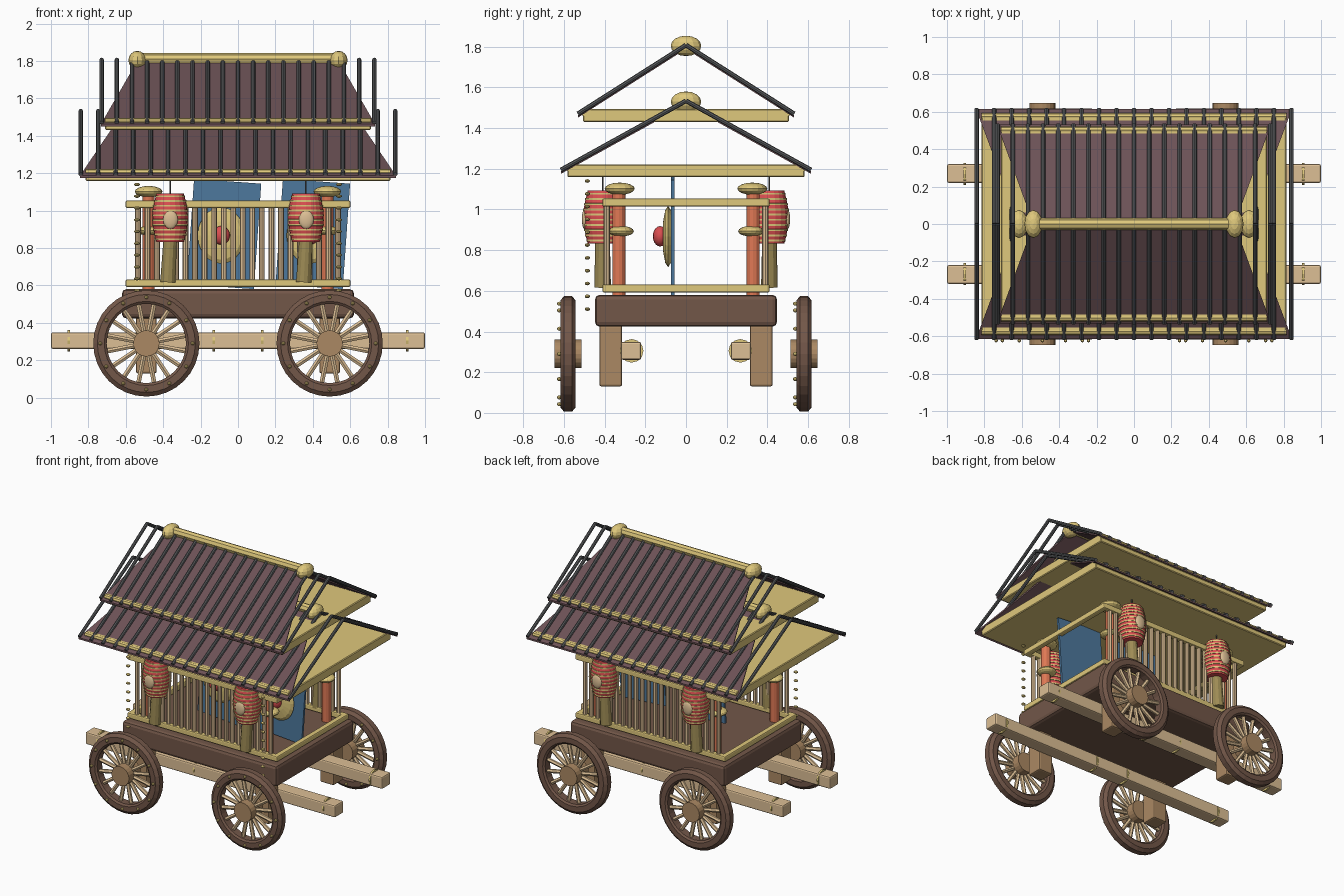
import bpy, bmesh, math
from mathutils import Vector, Matrix

if "Cube" in bpy.data.objects:
    bpy.data.objects.remove(bpy.data.objects["Cube"])

def mat(name, r, g, b):
    m = bpy.data.materials.new(name)
    m.diffuse_color = (r, g, b, 1)
    m.use_nodes = True
    m.node_tree.nodes["Principled BSDF"].inputs["Base Color"].default_value = m.diffuse_color
    return m

GOLD = mat("gold", .74, .58, .20)
ROOF = mat("roof plum", .15, .083, .093)
DARK = mat("dark iron", .10, .105, .11)
BROWN = mat("dark wood", .17, .095, .066)
TAN = mat("pale wood", .72, .52, .30)
WOOD = mat("mid wood", .41, .25, .125)
RED = mat("lantern red", .70, .075, .08)
ORANGE = mat("pillar orange", .74, .19, .09)
BLUE = mat("banner blue", .075, .19, .34)
OLIVE = mat("tassel olive", .34, .26, .09)

def finish(name, bm, m, smooth=False):
    me = bpy.data.meshes.new(name)
    bmesh.ops.recalc_face_normals(bm, faces=bm.faces)
    for f in bm.faces:
        f.smooth = smooth
    bm.to_mesh(me)
    bm.free()
    ob = bpy.data.objects.new(name, me)
    me.materials.append(m)
    bpy.context.collection.objects.link(ob)
    return ob

def add_box(bm, c, s, rot=None):
    M = Matrix.Translation(c) @ (rot or Matrix()) @ Matrix.Diagonal((*s, 1))
    bmesh.ops.create_cube(bm, size=1, matrix=M)

def add_rod(bm, a, b, r, seg=8, r2=None):
    a, b = Vector(a), Vector(b)
    d = b - a
    M = Matrix.Translation((a + b) / 2) @ Vector((0, 0, 1)).rotation_difference(d).to_matrix().to_4x4()
    bmesh.ops.create_cone(bm, cap_ends=True, segments=seg, radius1=r, radius2=r if r2 is None else r2,
                          depth=d.length, matrix=M)

def add_ball(bm, c, r, u=12, v=8):
    bmesh.ops.create_uvsphere(bm, u_segments=u, v_segments=v, radius=1,
                              matrix=Matrix.Translation(c) @ Matrix.Diagonal((*r, 1)))

def add_lathe(bm, prof, M, seg=24, closed=False):
    # profile of (radius, height) spun about local z
    rings = [[bm.verts.new(M @ Vector((r * math.cos(2 * math.pi * i / seg), r * math.sin(2 * math.pi * i / seg), h)))
              for i in range(seg)] for r, h in prof]
    pairs = list(zip(rings, rings[1:])) + ([(rings[-1], rings[0])] if closed else [])
    for p, q in pairs:
        for i in range(seg):
            j = (i + 1) % seg
            bm.faces.new((p[i], p[j], q[j], q[i]))
    if not closed:
        bm.faces.new(rings[0])
        bm.faces.new(rings[-1])

def bevel(ob, w, seg=2):
    md = ob.modifiers.new("bevel", 'BEVEL')
    md.width, md.segments = w, seg

SIGNS = [(sx, sy) for sx in (-1, 1) for sy in (-1, 1)]
TURN = Matrix.Rotation(math.pi / 2, 4, 'X')

# Wheels: rim, spokes, hub and studs
rim, spokes, hubs, studs = (bmesh.new() for _ in range(4))
for sx, sy in SIGNS:
    c = Vector((.49 * sx, .58 * sy, .29))
    M = Matrix.Translation(c) @ TURN
    add_lathe(rim, [(.212, -.028), (.225, -.038), (.262, -.038), (.284, -.02),
                    (.284, .02), (.262, .038), (.225, .038), (.212, .028)], M, 32, True)
    add_rod(hubs, c - Vector((0, .067, 0)), c + Vector((0, .067, 0)), .07, 20)
    for i in range(16):
        a = 2 * math.pi * (i + .5) / 16
        d = Vector((math.cos(a), 0, math.sin(a)))
        add_rod(spokes, c + d * .06, c + d * .22, .014, 6)
    for i in range(12):
        a = 2 * math.pi * i / 12
        add_ball(studs, c + Vector((.247 * math.cos(a), -.043, .247 * math.sin(a))), (.01, .011, .01), 8, 5)
finish("wheel_rims", rim, BROWN)
finish("wheel_spokes", spokes, TAN)
finish("wheel_hubs", hubs, WOOD)
finish("wheel_studs", studs, GOLD)

# Undercarriage: long beams with bands, axle blocks, deck
beams, bands, blocks, deck = (bmesh.new() for _ in range(4))
for s in (-1, 1):
    add_box(beams, (0, .27 * s, .305), (2, .1, .088))
    for x in (-.905, -.13, .13, .905):
        add_rod(bands, (x - .006, .267 * s, .305), (x + .006, .267 * s, .305), .058, 12)
for sx, sy in SIGNS:
    add_box(blocks, (.49 * sx, .37 * sy, .28), (.11, .112, .30))
add_box(deck, (0, 0, .502), (1.24, .894, .156))
bevel(finish("long_beams", beams, TAN), .01)
finish("beam_bands", bands, GOLD)
bevel(finish("axle_blocks", blocks, WOOD), .01)
bevel(finish("deck", deck, BROWN), .022)

# Railing: bottom and top rails, balusters on the long sides
rails, bal = bmesh.new(), bmesh.new()
for s in (-1, 1):
    for z in (.612, 1.034):
        add_box(rails, (0, .392 * s, z), (1.2, .038, .04))
        add_box(rails, (.582 * s, 0, z), (.038, .82, .04))
    for i in range(22):
        x = -.535 + 1.07 * i / 21
        add_rod(bal, (x, .39 * s, .62), (x, .39 * s, 1.03), .0155, 8)
bevel(finish("rails", rails, GOLD), .008)
finish("balusters", bal, TAN)

# Pillars with flattened collars
pil, col = bmesh.new(), bmesh.new()
for sx, sy in SIGNS:
    x, y = .478 * sx, .33 * sy
    add_rod(pil, (x, y, .57), (x, y, 1.1), .032, 12)
    add_ball(col, (x, y - .004 * sy, 1.102), (.074, .074, .03), 16, 8)
    add_ball(col, (x, y - .01 * sy, .893), (.064, .064, .026), 16, 8)
finish("pillars", pil, ORANGE)
finish("pillar_collars", col, GOLD)

# Lanterns: ribbed barrel, cord, emblem, tassel
barrel, ribs, cords, emb, tas = (bmesh.new() for _ in range(5))
bulge = lambda h: .073 + .022 * math.cos(h / .13 * math.pi / 2)
for sx, sy in SIGNS:
    c = Vector((.363 * sx, .41 * sy, .962))
    M = Matrix.Translation(c)
    add_lathe(barrel, [(bulge(-.13 + .26 * i / 10), -.13 + .26 * i / 10) for i in range(11)], M, 20)
    for i in range(10):
        h = -.115 + .23 * i / 9
        r = bulge(h)
        add_lathe(ribs, [(r - .005, h - .005), (r + .003, h - .0045), (r + .003, h + .0045), (r - .005, h + .005)],
                  M, 20, True)
    add_rod(cords, c + Vector((0, 0, .12)), c + Vector((0, 0, .22)), .004, 6)
    add_ball(emb, c + Vector((.002, .088 * sy, -.01)), (.04, .014, .05), 12, 8)
    add_rod(tas, c + Vector((-.012, 0, -.345)), c + Vector((0, 0, -.12)), .041, 12, .036)
finish("lantern_bodies", barrel, RED)
finish("lantern_ribs", ribs, GOLD)
finish("lantern_cords", cords, DARK)
finish("lantern_emblems", emb, TAN, True)
finish("lantern_tassels", tas, OLIVE)

# Hanging banners, each with a gong and a red boss
ban, gong, boss = (bmesh.new() for _ in range(3))
for x in (-.075, .40):
    add_box(ban, (x, -.065, .875), (.36, .016, .565), Matrix.Rotation(math.radians(4), 4, 'Y'))
    add_lathe(gong, [(.09, -.018), (.12, -.014), (.14, 0), (.12, .014), (.07, .024), (.03, .026)],
              Matrix.Translation((x - .015, -.088, .867)) @ TURN @ Matrix.Diagonal((.9, 1.08, 1, 1)), 20)
    add_ball(boss, (x - .015, -.127, .868), (.048, .036, .05), 14, 10)
finish("banners", ban, BLUE)
finish("gongs", gong, GOLD)
finish("gong_bosses", boss, RED, True)

# Bead strings at the front corners
beads = bmesh.new()
for x in (-.54, .54):
    for i in range(11):
        add_ball(beads, (x, -.485, 1.14 - .063 * i), (.016, .013, .009), 8, 5)
finish("bead_strings", beads, GOLD)

# Two roof tiers: eave plate, open sloping sheets, ribs, eave rails, ridge
def roof_tier(name, plate, zc, eave_x, eave_y, eave_z, ridge_x, ridge_z, rail_y):
    p, sh, rods, rg, balls = (bmesh.new() for _ in range(5))
    add_box(p, (0, 0, zc), (plate[0] * 2, plate[1] * 2, .062))
    slope = (ridge_z - eave_z) / eave_y
    for s in (-1, 1):
        quad = [(-eave_x, eave_y * s), (eave_x, eave_y * s), (ridge_x, 0), (-ridge_x, 0)]
        top, bot = ([sh.verts.new((x, y, ridge_z - slope * abs(y) + dz)) for x, y in quad] for dz in (0, -.012))
        sh.faces.new(top)
        sh.faces.new(bot)
        for i in range(4):
            j = (i + 1) % 4
            sh.faces.new((top[i], top[j], bot[j], bot[i]))
        for i in range(19):
            x = (eave_x - .004) * (i - 9) / 9
            add_rod(rods, (x, eave_y * s, eave_z + .007), (x, 0, ridge_z + .007), .0115, 8)
        # eave rail lies below the tops of the ribs
        z = ridge_z - slope * rail_y - .004
        add_rod(rg, (-plate[0], rail_y * s, z), (plate[0], rail_y * s, z), .0185, 8)
        add_ball(balls, (ridge_x * s, 0, ridge_z + .003), (.048, .075, .05), 12, 8)
    add_rod(rg, (-ridge_x, 0, ridge_z + .01), (ridge_x, 0, ridge_z + .01), .031, 8)
    bevel(finish(name + "_eave_plate", p, GOLD), .005, 1)
    finish(name + "_sheets", sh, ROOF)
    finish(name + "_ribs", rods, DARK)
    finish(name + "_ridge_and_rails", rg, GOLD)
    finish(name + "_ridge_ends", balls, GOLD)

roof_tier("lower_roof", (.815, .583), 1.19, .845, .615, 1.187, .615, 1.527, .575)
roof_tier("upper_roof", (.71, .507), 1.462, .733, .532, 1.463, .538, 1.801, .502)
